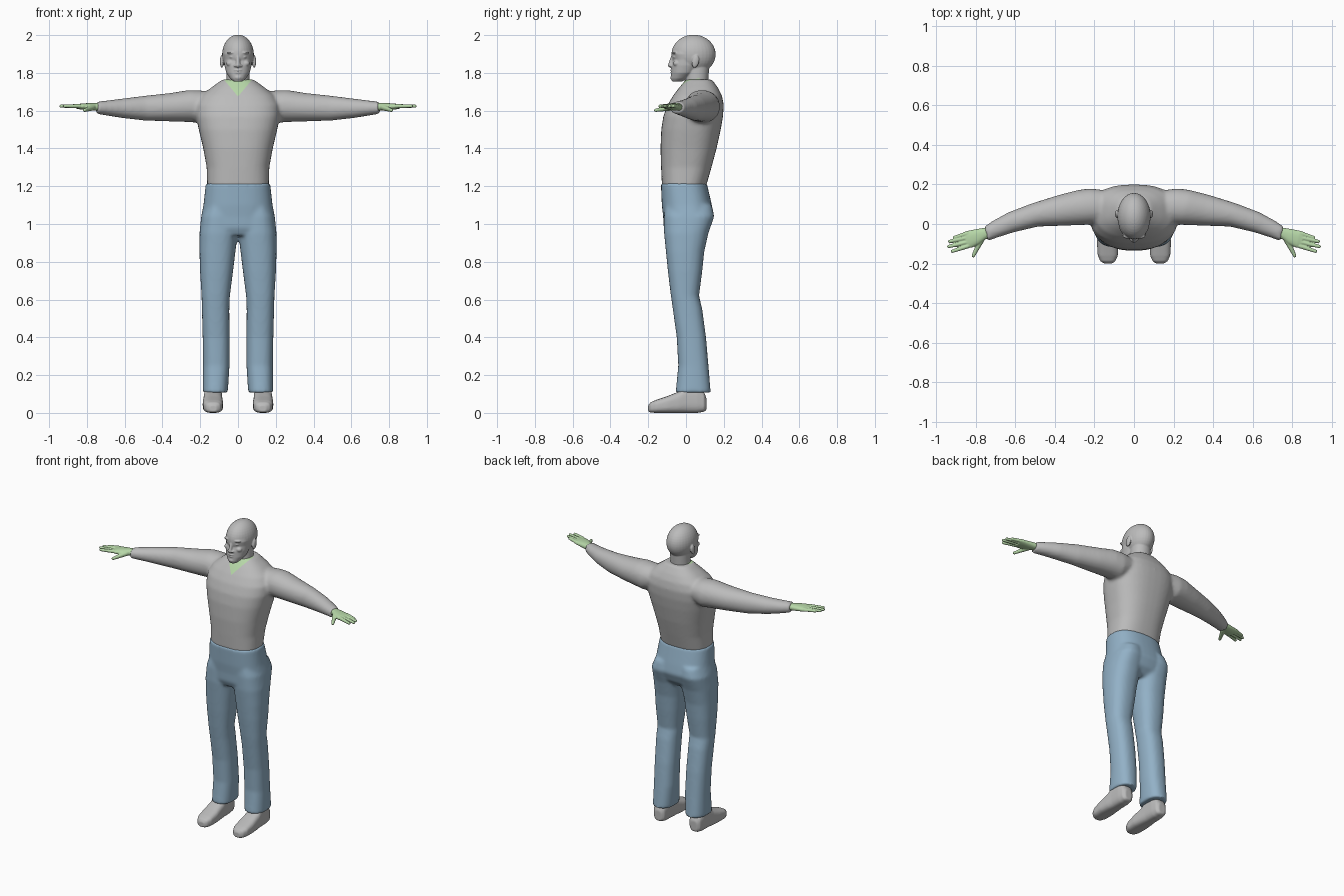
import bpy, bmesh, math
from mathutils import Vector, Matrix


def material(name, rgb):
    m = bpy.data.materials.new(name)
    m.diffuse_color = (*rgb, 1)
    return m


GREY = material("soft grey", (0.50, 0.50, 0.50))
BLUE = material("denim blue", (0.29, 0.44, 0.57))
GREEN = material("pale green", (0.47, 0.68, 0.39))
AXES = {"X": lambda t, a, b: (t, a, b),
        "Y": lambda t, a, b: (a, t, b),
        "Z": lambda t, a, b: (a, b, t)}


def loft(bm, axis, rows, side=1, power=2.3, lean=0.0, n=40):
    """Skin of oval rings; each row is (position, a_min, a_max, b_min, b_max)."""
    rings = []
    for t, a0, a1, b0, b1 in rows:
        ring = []
        for i in range(n):
            w = 2 * math.pi * i / n
            c, s = math.cos(w), math.sin(w)
            da = math.copysign(abs(c) ** (2 / power), c) * (a1 - a0) / 2
            db = math.copysign(abs(s) ** (2 / power), s) * (b1 - b0) / 2
            x, y, z = AXES[axis](t + lean * da, (a0 + a1) / 2 + da, (b0 + b1) / 2 + db)
            ring.append(bm.verts.new((x * side, y, z)))
        rings.append(ring)
    for lo, hi in zip(rings, rings[1:]):
        for i in range(n):
            j = (i + 1) % n
            bm.faces.new((lo[i], lo[j], hi[j], hi[i]))
    bm.faces.new(rings[0])
    bm.faces.new(rings[-1])


def ball(bm, centre, size, tilt=0.0):
    mat = Matrix.Translation(centre) @ Matrix.Rotation(tilt, 4, "X") @ Matrix.Diagonal((*size, 1))
    bmesh.ops.create_uvsphere(bm, u_segments=32, v_segments=20, radius=1, matrix=mat)


def tube(bm, p, q, r1, r2):
    p, q = Vector(p), Vector(q)
    d = q - p
    mat = Matrix.Translation((p + q) / 2) @ d.to_track_quat("Z", "Y").to_matrix().to_4x4()
    bmesh.ops.create_cone(bm, cap_ends=True, segments=16, radius1=r1, radius2=r2,
                          depth=d.length, matrix=mat)
    ball(bm, p, (r1, r1, r1))
    ball(bm, q, (r2, r2, r2))


def fuse(name, bm, mats, voxel, smooth):
    """Merge overlapping solids into one smooth skin."""
    bmesh.ops.recalc_face_normals(bm, faces=bm.faces)
    mesh = bpy.data.meshes.new(name)
    bm.to_mesh(mesh)
    bm.free()
    ob = bpy.data.objects.new(name, mesh)
    bpy.context.collection.objects.link(ob)
    r = ob.modifiers.new("Fuse", "REMESH")
    r.mode, r.voxel_size = "VOXEL", voxel
    s = ob.modifiers.new("Soften", "SMOOTH")
    s.factor, s.iterations = 0.5, smooth
    dg = bpy.context.evaluated_depsgraph_get()
    final = bpy.data.meshes.new_from_object(ob.evaluated_get(dg))
    ob.modifiers.clear()
    ob.data = final
    final.materials.clear()
    for m in mats:
        final.materials.append(m)
    for f in final.polygons:
        f.use_smooth = True
        f.material_index = 0
    return ob


def cut(ob, planes, zone, inside):
    """Slice faces in a zone by planes, then give the inner faces the second material."""
    bm = bmesh.new()
    bm.from_mesh(ob.data)
    for co, no in planes:
        faces = [f for f in bm.faces if zone(f.calc_center_median())]
        geom = faces + list({e for f in faces for e in f.edges}) + list({v for f in faces for v in f.verts})
        bmesh.ops.bisect_plane(bm, geom=geom, plane_co=co, plane_no=no, dist=1e-5)
    for f in bm.faces:
        if inside(f.calc_center_median()):
            f.material_index = 1
    bm.to_mesh(ob.data)
    bm.free()


# Sweater: torso and both sleeves, with a green V at the neck
bm = bmesh.new()
loft(bm, "Z", [(1.195, -.163, .163, -.127, .105), (1.30, -.166, .166, -.132, .135),
               (1.40, -.184, .184, -.135, .162), (1.50, -.208, .208, -.131, .184),
               (1.57, -.222, .222, -.120, .196), (1.63, -.222, .222, -.098, .200),
               (1.68, -.195, .195, -.068, .190), (1.72, -.145, .145, -.038, .170),
               (1.765, -.083, .083, .000, .138)], power=2.5)
for side in (-1, 1):
    loft(bm, "X", [(.08, .02, .165, 1.58, 1.69), (.20, .000, .180, 1.535, 1.707),
                   (.26, -.004, .172, 1.540, 1.709), (.36, -.008, .147, 1.543, 1.693),
                   (.50, -.013, .105, 1.548, 1.678), (.62, -.042, .060, 1.562, 1.663),
                   (.70, -.068, .018, 1.575, 1.653), (.748, -.086, -.012, 1.583, 1.648)],
         side, 2.1, 0.25)
sweater = fuse("sweater", bm, [GREY, GREEN], 0.010, 6)
cut(sweater, [((0, 0, 1.675), (1.2, 0, -1)), ((0, 0, 1.675), (-1.2, 0, -1))],
    lambda c: c.z > 1.64 and abs(c.x) < .12 and c.y < .06,
    lambda c: c.y < .06 and c.z > 1.675 + 1.2 * abs(c.x))

# Trousers: hips and two legs
bm = bmesh.new()
loft(bm, "Z", [(.94, -.185, .185, -.10, .085), (.98, -.200, .200, -.118, .125),
               (1.04, -.195, .195, -.121, .148), (1.10, -.183, .183, -.128, .137),
               (1.217, -.170, .170, -.133, .110)], power=2.5)
for side in (-1, 1):
    loft(bm, "Z", [(.107, .054, .187, -.055, .131), (.25, .045, .185, -.041, .119),
                   (.40, .045, .187, -.049, .106), (.55, .046, .191, -.070, .086),
                   (.62, .043, .193, -.080, .069), (.75, .026, .201, -.096, .086),
                   (.85, .014, .204, -.106, .096), (.95, .002, .204, -.116, .118),
                   (1.04, .008, .195, -.117, .150), (1.10, .02, .17, -.11, .137)], side, 2.4)
fuse("trousers", bm, [BLUE], 0.010, 6)

# Head: skull, jaw, neck and facial features
bm = bmesh.new()
ball(bm, (0, .040, 1.898), (.084, .117, .104))
loft(bm, "Z", [(1.755, -.024, .024, -.074, -.02), (1.770, -.041, .041, -.079, .01),
               (1.80, -.062, .062, -.078, .05), (1.84, -.072, .072, -.077, .08),
               (1.87, -.074, .074, -.068, .08), (1.90, -.077, .077, -.074, .08),
               (1.94, -.068, .068, -.062, .08)], power=2.1)
loft(bm, "Z", [(1.66, -.066, .066, -.012, .118), (1.75, -.061, .061, -.004, .117),
               (1.86, -.060, .060, .0, .125)], power=2.1)
tube(bm, (0, -.070, 1.888), (0, -.084, 1.840), .009, .012)
ball(bm, (0, -.074, 1.814), (.021, .010, .005))
ball(bm, (0, -.073, 1.802), (.019, .010, .006))
ball(bm, (0, -.070, 1.775), (.020, .013, .013))
for side in (-1, 1):
    ball(bm, (side * .013, -.078, 1.838), (.010, .010, .007))
    ball(bm, (side * .033, -.058, 1.907), (.026, .016, .007))
    ball(bm, (side * .031, -.057, 1.884), (.014, .012, .007))
    ball(bm, (side * .042, -.050, 1.850), (.020, .018, .016))
    ball(bm, (side * .086, .050, 1.860), (.010, .019, .034), -0.2)
head = fuse("head", bm, [GREY, GREEN], 0.004, 3)
cut(head, [((0, 0, 1.752), (0, -.3, 1))], lambda c: 1.70 < c.z < 1.80,
    lambda c: c.z < 1.752 + .3 * c.y and c.y < .07)

# Hands: palm, four fingers and thumb
FINGERS = [(-.047, .908, -.068), (-.069, .932, -.088), (-.091, .937, -.114), (-.112, .918, -.138)]
for side, label in ((-1, "right"), (1, "left")):
    bm = bmesh.new()
    loft(bm, "X", [(.715, -.070, -.018, 1.600, 1.638), (.755, -.076, -.020, 1.600, 1.640),
                   (.79, -.102, -.026, 1.602, 1.640), (.83, -.120, -.034, 1.606, 1.638),
                   (.852, -.120, -.040, 1.610, 1.634)], side, 2.3, 0.2)
    for base_y, tip_x, tip_y in FINGERS:
        tube(bm, (side * .84, base_y, 1.624), (side * tip_x, tip_y, 1.624), .0115, .0085)
    tube(bm, (side * .772, -.080, 1.616), (side * .795, -.125, 1.608), .016, .012)
    tube(bm, (side * .795, -.125, 1.608), (side * .812, -.160, 1.602), .012, .009)
    fuse(label + "_hand", bm, [GREEN], 0.0035, 2)

# Shoes
for side, label in ((-1, "right"), (1, "left")):
    bm = bmesh.new()
    loft(bm, "Y", [(-.200, .112, .150, .006, .040), (-.188, .094, .170, .002, .056),
                   (-.16, .082, .183, .0, .068), (-.10, .078, .187, .0, .088),
                   (-.04, .082, .184, .0, .112), (.0, .084, .180, .0, .145),
                   (.06, .086, .178, .0, .145), (.095, .092, .172, .006, .11),
                   (.108, .108, .156, .014, .08)], side, 3.0)
    fuse(label + "_shoe", bm, [GREY], 0.005, 3)
